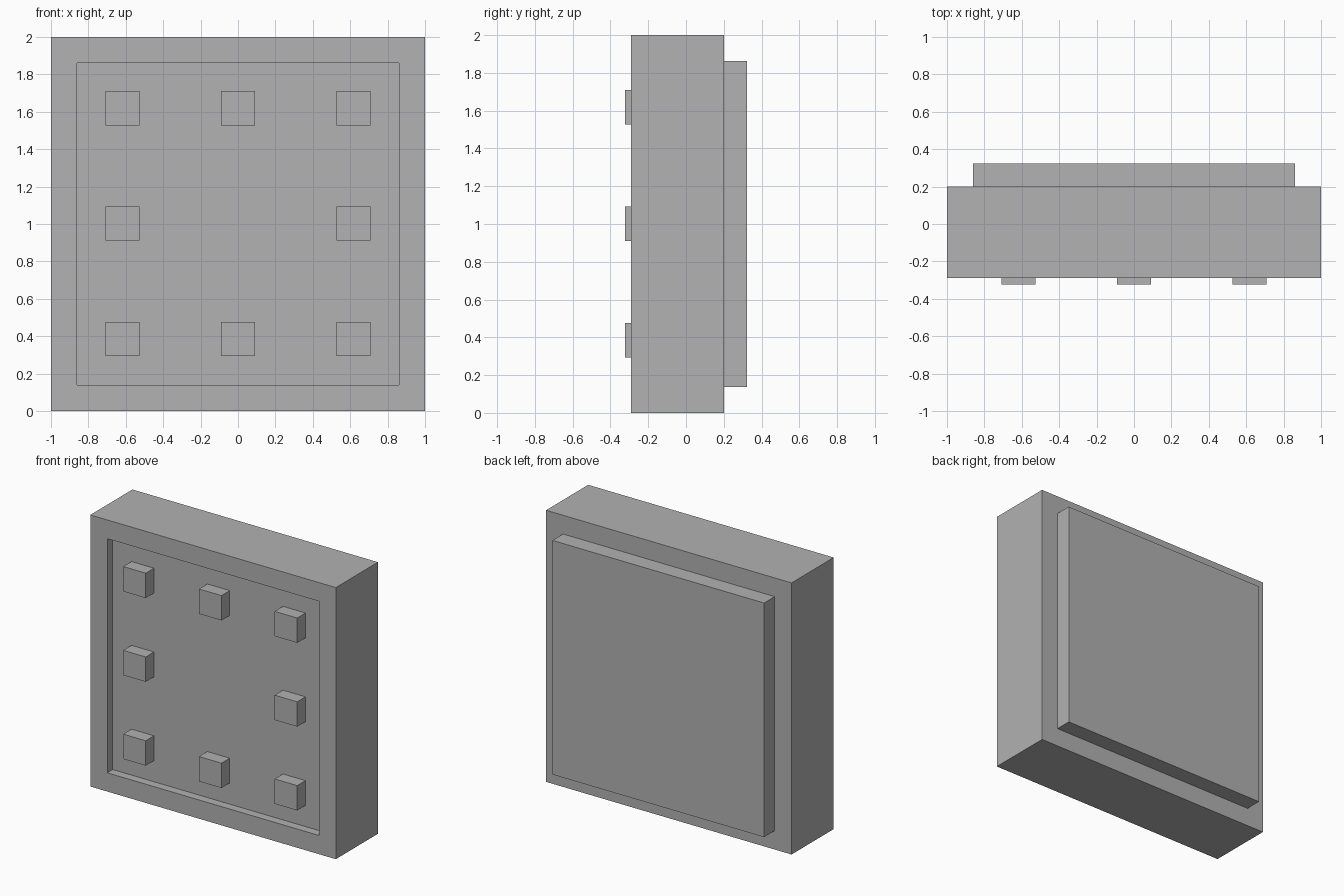
import bpy, bmesh
from mathutils import Vector

if "Cube" in bpy.data.objects:
    bpy.data.objects.remove(bpy.data.objects["Cube"])

grey = bpy.data.materials.new("plain grey")
grey.diffuse_color = (0.445, 0.445, 0.445, 1)
grey.use_nodes = True
grey.node_tree.nodes["Principled BSDF"].inputs["Base Color"].default_value = grey.diffuse_color

FRONT, BACK = -0.29, 0.20      # main block faces
TIP = 0.323                    # stud tips and back plate reach
BORDER, RECESS = 0.138, 0.063  # rim width and front panel depth


def box_mesh(lo, hi):
    lo, hi = Vector(lo), Vector(hi)
    bm = bmesh.new()
    bmesh.ops.create_cube(bm, size=1)
    bmesh.ops.scale(bm, vec=hi - lo, verts=bm.verts)
    bmesh.ops.translate(bm, vec=(lo + hi) / 2, verts=bm.verts)
    return bm


def add_object(name, bm):
    bmesh.ops.recalc_face_normals(bm, faces=bm.faces)
    mesh = bpy.data.meshes.new(name)
    bm.to_mesh(mesh)
    bm.free()
    mesh.materials.append(grey)
    bpy.context.collection.objects.link(bpy.data.objects.new(name, mesh))


def step_face(bm, side, offset):
    """Inset the face on the given y side and slide its panel along y."""
    bm.normal_update()
    face = next(f for f in bm.faces if f.normal.y * side > 0.9)
    bmesh.ops.inset_region(bm, faces=[face], thickness=BORDER, use_even_offset=True)
    panel = bmesh.ops.extrude_face_region(bm, geom=[face])
    moved = [v for v in panel["geom"] if isinstance(v, bmesh.types.BMVert)]
    bmesh.ops.delete(bm, geom=[face], context='FACES_ONLY')
    bmesh.ops.translate(bm, vec=(0, offset, 0), verts=moved)


# Block with a recessed front panel and a raised back panel
block = box_mesh((-1, FRONT, 0), (1, BACK, 2))
step_face(block, -1, RECESS)
step_face(block, 1, TIP - BACK)
add_object("panel_block", block)

# Ring of eight square studs on the recessed panel
HALF, PITCH = 0.0915, 0.617
for col in (-1, 0, 1):
    for row in (-1, 0, 1):
        if col == row == 0:
            continue
        x, z = col * PITCH, 1.002 + row * PITCH
        add_object("front_stud", box_mesh((x - HALF, -TIP, z - HALF),
                                          (x + HALF, FRONT + RECESS, z + HALF)))
